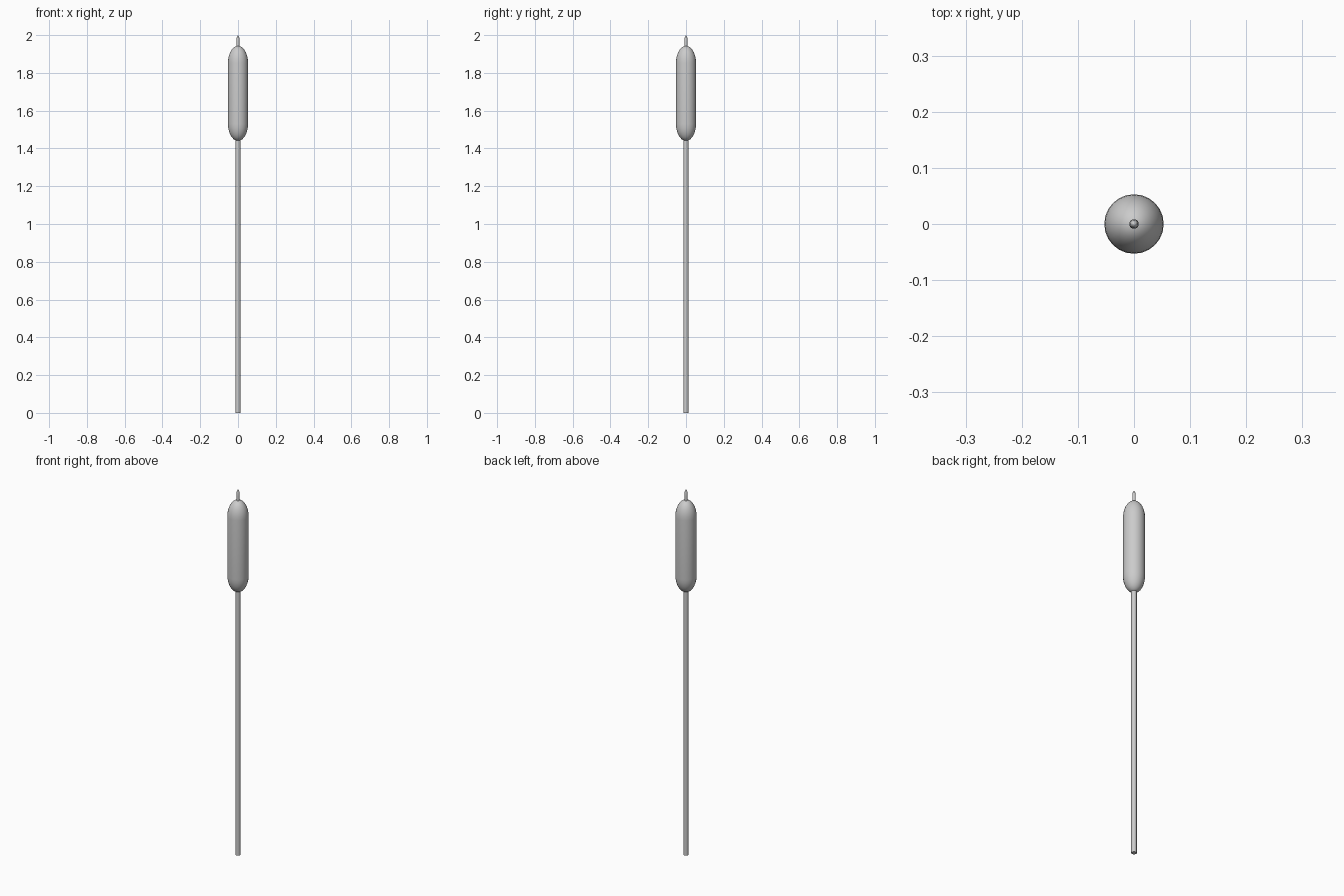
import bpy, bmesh, math

if "Cube" in bpy.data.objects:
    bpy.data.objects.remove(bpy.data.objects["Cube"])


def lathe(name, profile, sides):
    """Revolve (radius, z) points around z; zero radius makes a pole, open ends are capped."""
    bm = bmesh.new()
    rings = []
    for r, z in profile:
        n = sides if r > 1e-5 else 1
        rings.append([bm.verts.new((r * math.cos(2 * math.pi * i / sides),
                                    r * math.sin(2 * math.pi * i / sides), z))
                      for i in range(n)])
    for a, b in zip(rings, rings[1:]):
        for i in range(sides):
            j = (i + 1) % sides
            quad = [a[i % len(a)], a[j % len(a)], b[j % len(b)], b[i % len(b)]]
            bm.faces.new(list(dict.fromkeys(quad)))
    for ring in (rings[0], rings[-1]):
        if len(ring) > 1:
            bm.faces.new(ring)
    bmesh.ops.recalc_face_normals(bm, faces=bm.faces[:])
    mesh = bpy.data.meshes.new(name)
    bm.to_mesh(mesh)
    bm.free()
    obj = bpy.data.objects.new(name, mesh)
    bpy.context.collection.objects.link(obj)
    bpy.ops.object.select_all(action='DESELECT')
    bpy.context.view_layer.objects.active = obj
    obj.select_set(True)
    bpy.ops.object.shade_smooth_by_angle(angle=math.radians(40))
    return obj


# Long straight stem
lathe("stem", [(0.0135, 0.0), (0.0135, 1.46)], 12)

# Seed head: cylinder with elliptical ends
R, CAP, LOW, HIGH, STEPS = 0.053, 0.09, 1.44, 1.943, 7
angles = [math.pi / 2 * i / STEPS for i in range(STEPS + 1)]
bottom = [(R * math.sin(a), LOW + CAP * (1 - math.cos(a))) for a in angles]
top = [(R * math.cos(a), HIGH - CAP * (1 - math.sin(a))) for a in angles]
lathe("seed_head", bottom + top, 24)

# Thin spike with a rounded point
lathe("tip_spike", [(0.0085, 1.92), (0.0085, 1.965), (0.0075, 1.985),
                    (0.0045, 1.996), (0.0, 2.0)], 12)
